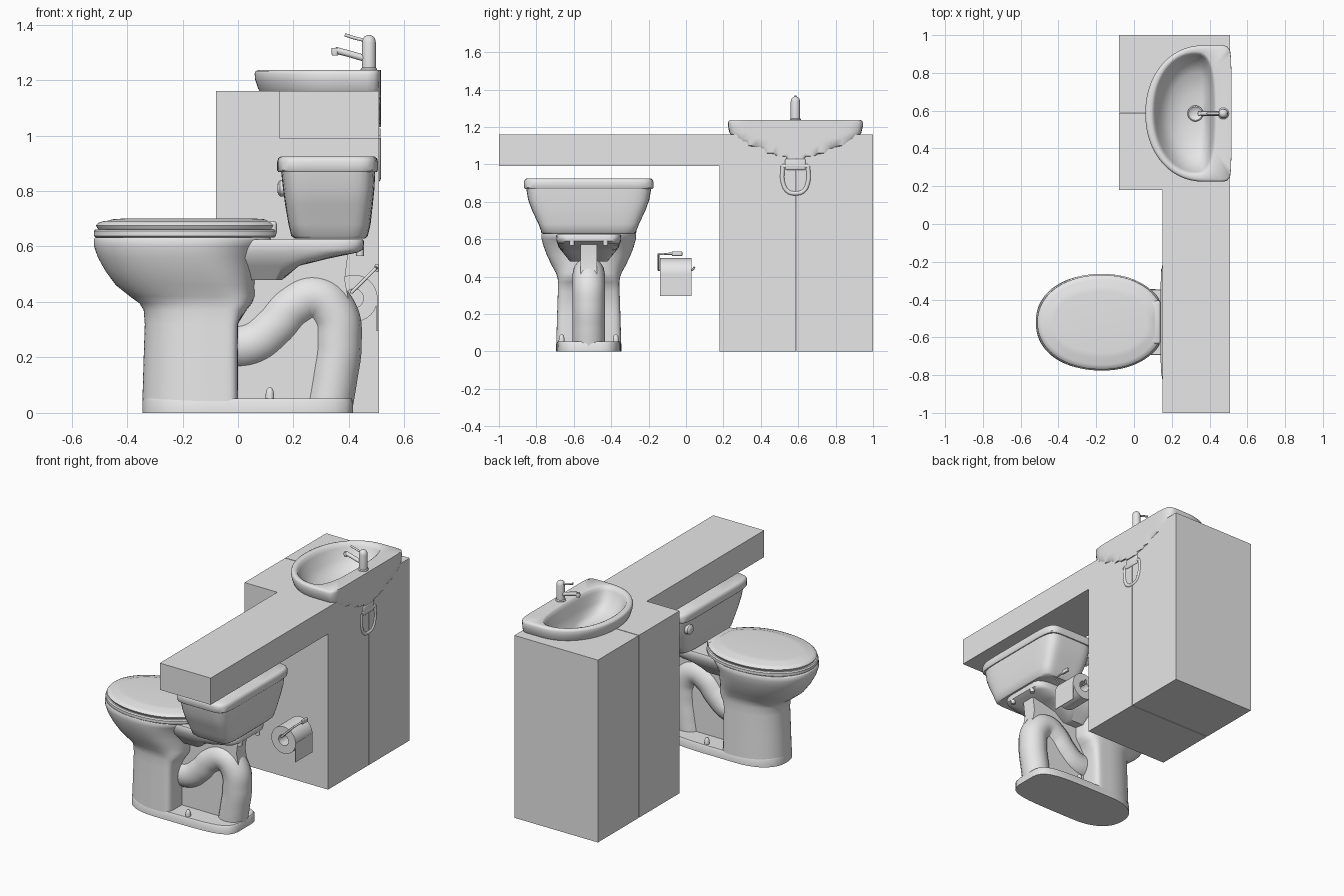
import bpy, bmesh, math
from mathutils import Vector

if "Cube" in bpy.data.objects:
    bpy.data.objects.remove(bpy.data.objects["Cube"])

mat = bpy.data.materials.new("pale_grey")
mat.diffuse_color = (0.8, 0.8, 0.8, 1)
mat.use_nodes = True
mat.node_tree.nodes["Principled BSDF"].inputs["Base Color"].default_value = mat.diffuse_color
TY = -0.52   # toilet centre line
SY = 0.585   # sink centre line


def finish(ob, angle=40):
    ob.data.materials.clear()
    ob.data.materials.append(mat)
    bpy.ops.object.select_all(action='DESELECT')
    ob.select_set(True)
    bpy.context.view_layer.objects.active = ob
    if angle:
        bpy.ops.object.shade_smooth_by_angle(angle=math.radians(angle))
    return ob


def make(name, bm, angle=40):
    bmesh.ops.recalc_face_normals(bm, faces=bm.faces)
    me = bpy.data.meshes.new(name)
    bm.to_mesh(me)
    bm.free()
    ob = bpy.data.objects.new(name, me)
    bpy.context.collection.objects.link(ob)
    return finish(ob, angle)


def ring(cx, cy, z, al, ar, b, nl=2, nr=2, xmax=9, n=96):
    """Oval whose -x and +x halves have their own length and squareness."""
    pts = []
    for i in range(n):
        t = 2 * math.pi * i / n
        c, s = math.cos(t), math.sin(t)
        a, e = (ar, nr) if c > 0 else (al, nl)
        r = (abs(c / a) ** e + abs(s / b) ** e) ** (-1 / e)
        pts.append((min(cx + r * c, xmax), cy + r * s, z))
    return pts


def loft(name, rings, closed=False, angle=40):
    bm = bmesh.new()
    vs = [[bm.verts.new(p) for p in r] for r in rings]
    pairs = list(zip(vs, vs[1:])) + ([(vs[-1], vs[0])] if closed else [])
    for a, b in pairs:
        for i in range(len(a)):
            j = (i + 1) % len(a)
            bm.faces.new((a[i], a[j], b[j], b[i]))
    if not closed:
        bm.faces.new(vs[0][::-1])
        bm.faces.new(vs[-1])
    return make(name, bm, angle)


def box(name, x0, x1, y0, y1, z0, z1, bevel=0):
    bm = bmesh.new()
    bmesh.ops.create_cube(bm, size=1)
    for v in bm.verts:
        v.co = ((x0 + x1) / 2 + v.co.x * (x1 - x0), (y0 + y1) / 2 + v.co.y * (y1 - y0),
                (z0 + z1) / 2 + v.co.z * (z1 - z0))
    if bevel:
        bmesh.ops.bevel(bm, geom=bm.edges[:], offset=bevel, segments=3, profile=0.5, affect='EDGES')
    return make(name, bm, 40 if bevel else 0)


def tube(name, pts, r, smooth=True, closed=False):
    cu = bpy.data.curves.new(name, 'CURVE')
    cu.dimensions = '3D'
    cu.bevel_depth, cu.bevel_resolution, cu.use_fill_caps = r, 6, True
    sp = cu.splines.new('BEZIER')
    sp.bezier_points.add(len(pts) - 1)
    sp.use_cyclic_u = closed
    for bp, p in zip(sp.bezier_points, pts):
        bp.co = p
        bp.handle_left_type = bp.handle_right_type = 'AUTO' if smooth else 'VECTOR'
    ob = bpy.data.objects.new(name, cu)
    bpy.context.collection.objects.link(ob)
    bpy.ops.object.select_all(action='DESELECT')
    ob.select_set(True)
    bpy.context.view_layer.objects.active = ob
    bpy.ops.object.convert(target='MESH')
    return finish(bpy.context.view_layer.objects.active)


def disc_stack(name, x, y, rows):
    """Turned part: rows of (z, radius)."""
    return loft(name, [ring(x, y, z, r, r, r, n=32) for z, r in rows])


# cabinet halves with a hole for the basin, and the long shelf
cutter = loft("basin_cutter", [ring(.33, SY, z, .235, .125, .32, 2, 3) for z in (.99, 1.3)])
cutter.hide_render = True
for name, y0, y1 in (("cabinet_left", .18, .587), ("cabinet_right", .591, 1)):
    cab = box(name, -.08, .508, y0, y1, 0, 1.16)
    mod = cab.modifiers.new("hole", 'BOOLEAN')
    mod.operation, mod.object, mod.solver = 'DIFFERENCE', cutter, 'EXACT'
    bpy.context.view_layer.objects.active = cab
    bpy.ops.object.modifier_apply(modifier="hole")
    for p in cab.data.polygons:
        p.use_smooth = False
bpy.data.objects.remove(cutter)
box("shelf", .15, .508, -1, .18, .99, 1.16)

# sink: outer shell, rounded rim, inner basin
outer = [(1.03, .05, .05), (1.045, .15, .11), (1.06, .19, .17), (1.10, .25, .275), (1.14, .28, .335),
         (1.17, .298, .353), (1.2, .308, .36), (1.222, .31, .361), (1.232, .306, .357), (1.236, .297, .35)]
inner = [(1.236, .238, .105, .328), (1.231, .228, .098, .318), (1.21, .217, .09, .308),
         (1.15, .19, .078, .28), (1.10, .145, .06, .215), (1.08, .085, .045, .11), (1.072, .04, .04, .04)]
loft("sink", [ring(.37, SY, z, al, .145, b, 2.1, 12) for z, al, b in outer]
     + [ring(.33, SY, z, al, ar, b, 2.1, 2.8) for z, al, ar, b in inner], angle=50)
disc_stack("sink_drain", .325, SY, [(1.06, .042), (1.082, .042), (1.086, .036), (1.08, .028), (1.076, .01)])

# tap
disc_stack("tap_body", .472, SY, [(1.23, .03), (1.24, .03), (1.245, .025), (1.335, .025),
                                  (1.35, .022), (1.358, .015), (1.362, .006)])
tube("tap_spout", [(.46, SY, 1.277), (.41, SY, 1.292), (.35, SY, 1.308)], .012)
disc_stack("tap_nozzle", .35, SY, [(1.288, .011), (1.302, .014), (1.315, .012)])
tube("tap_lever", [(.46, SY, 1.342), (.42, SY, 1.352), (.385, SY, 1.363)], .006)

# drain pipe loop under the sink
tube("sink_trap", [(.503, SY + dy, z) for dy, z in
     ((-.068, .99), (-.066, .9), (-.04, .855), (0, .845), (.04, .855), (.066, .9), (.068, .99))], .012)
box("trap_clamp", .485, .514, SY - .055, SY + .055, .97, 1.03, .008)
tube("trap_crossbar", [(.503, SY - .068, .99), (.503, SY + .068, .99)], .012, False)

# toilet base and bowl
loft("toilet_plinth", [ring(-.1, TY, z, al, ar, b, 2.3, 5) for z, al, ar, b in
     ((0, .245, .515, .175), (.042, .245, .515, .174), (.052, .243, .508, .168))])
bowl = [(.03, -.1, .245, .1, .174, 8), (.2, -.1, .24, .1, .169, 8), (.32, -.1, .236, .1, .165, 8),
        (.37, -.1, .24, .13, .164, 5), (.395, -.1, .255, .15, .167, 4), (.42, -.11, .28, .17, .176, 3),
        (.46, -.13, .31, .19, .198, 2.6), (.51, -.15, .327, .215, .222, 2.4),
        (.56, -.165, .34, .24, .241, 2.2), (.60, -.17, .349, .27, .252, 2.2),
        (.625, -.17, .35, .29, .254, 2.2), (.633, -.17, .345, .285, .25, 2.2)]
loft("toilet_bowl", [ring(cx, TY, z, al, ar, b, 2.2, nr) for z, cx, al, ar, b, nr in bowl], angle=60)

# rear web and outlet pipe
bm = bmesh.new()
web = [(-.05, .04), (.39, .04), (.415, .15), (.425, .27), (.4, .4), (.385, .48), (.4, .6), (-.05, .6)]
face = bm.faces.new([bm.verts.new((x, TY - .045, z)) for x, z in web])
ext = bmesh.ops.extrude_face_region(bm, geom=[face])
bmesh.ops.translate(bm, verts=[v for v in ext["geom"] if isinstance(v, bmesh.types.BMVert)], vec=(0, .09, 0))
make("rear_web", bm)
tube("outlet_pipe", [(x, TY, z) for x, z in
     ((-.06, .24), (.05, .25), (.13, .31), (.2, .385), (.28, .415), (.345, .36),
      (.36, .25), (.345, .13), (.33, .04))], .086)

# deck that carries the tank
loft("tank_deck", [ring(.1, TY, z, al, ar, b, 4, 8) for z, al, ar, b in
     ((.48, .1, .06, .1), (.53, .13, .12, .14), (.555, .14, .22, .16), (.578, .15, .33, .168),
      (.59, .15, .352, .172), (.618, .15, .355, .174), (.625, .145, .35, .17))], angle=50)
for side in (-1, 1):
    disc_stack("tank_bolt", .44, TY + side * .09, [(.565, .014), (.6, .014)])
    disc_stack("floor_bolt_cap", .115, TY + side * .145, [(.045, .016), (.07, .015), (.085, .011), (.092, .004)])

# tank and its lid
loft("tank", [ring(cx, TY, z, a, a, b, 7, 7) for z, cx, a, b in
     ((.628, .332, .125, .243), (.638, .33, .138, .253), (.68, .33, .148, .268), (.75, .328, .158, .302),
      (.81, .327, .165, .324), (.875, .325, .17, .335))])
loft("tank_lid", [ring(.323, TY, z, a, a, a + .164, 8, 8) for z, a in
     ((.868, .177), (.875, .182), (.905, .182), (.918, .178), (.925, .168))])
knob = disc_stack("flush_knob", 0, 0, [(0, .03), (.02, .03), (.028, .022), (.03, .008)])
knob.rotation_euler = (0, -math.pi / 2, 0)
knob.location = (.172, -.26, .81)

# seat, lid and hinge
loft("seat", [ring(-.17, TY, z, .35 - d, .34 - d, .256 - d, 2.1, 2.1, .137 - d) for z, d in
     ((.633, .006), (.638, 0), (.655, 0), (.662, .006))])
loft("seat_lid", [ring(-.17, TY, z, .342 - d, .33 - d, .25 - d, 2.1, 2.1, .132 - d * .6) for z, d in
     ((.66, .01), (.668, .004), (.676, 0), (.685, .008), (.691, .025), (.693, .045), (.698, .06), (.7, .09))])
box("seat_hinge", .085, .14, TY - .115, TY + .115, .64, .692, .012)

# paper roll, hanging sheet and wire holder
roll = loft("paper_roll", [ring(0, 0, z, r, r, r, n=48) for z, r in
            ((-.085, .085), (.085, .085), (.085, .034), (-.085, .034))], closed=True)
roll.rotation_euler = (math.pi / 2, 0, 0)
roll.location = (.418, -.055, .413)
box("paper_sheet", .5, .504, -.14, .03, .295, .415)
box("holder_mount", .493, .508, -.075, -.02, .51, .535, .004)
tube("holder_wire", [(.5, -.05, .523), (.495, -.147, .52), (.41, -.147, .435), (.41, .035, .435),
                     (.42, .045, .45)], .006, False)
